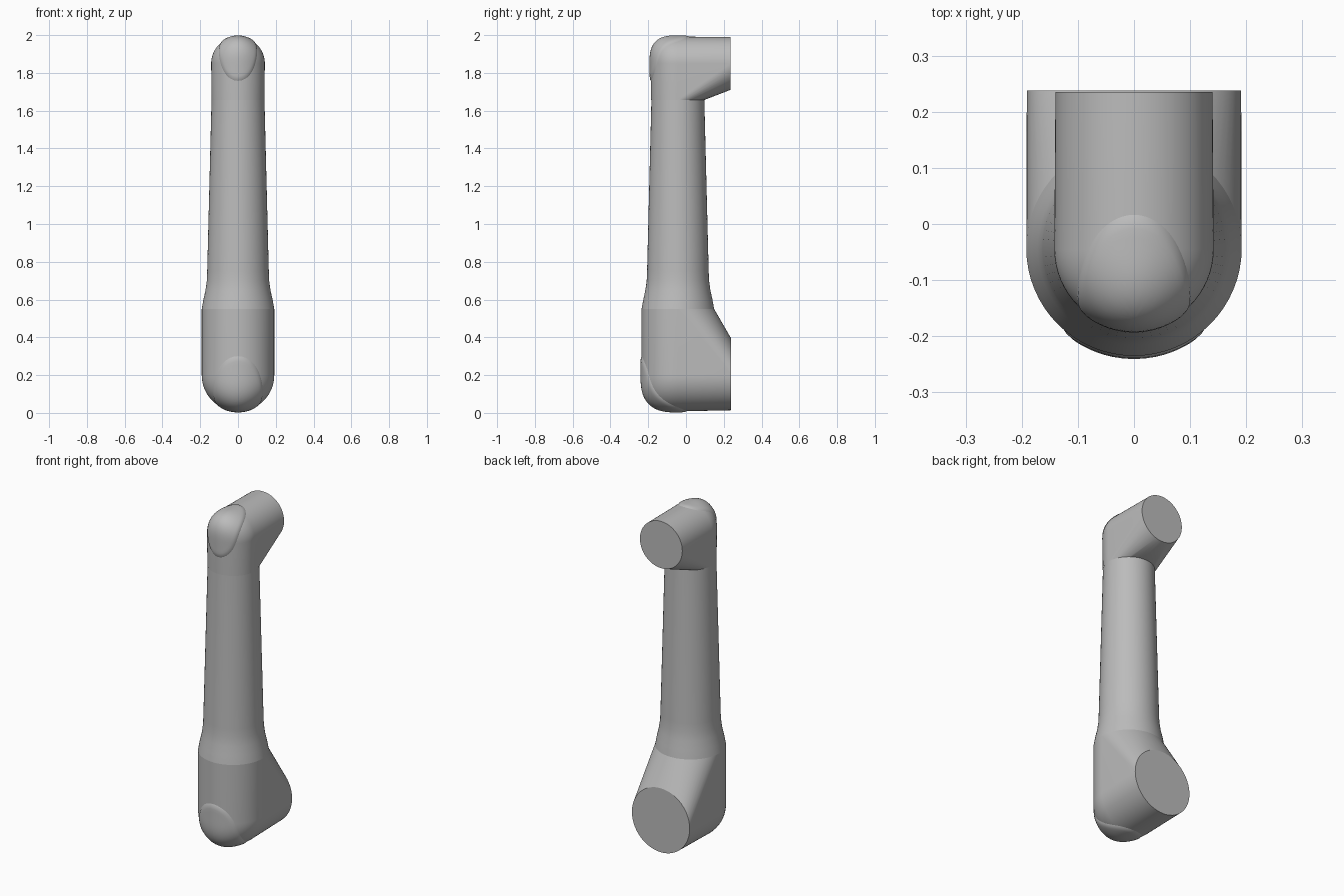
import bpy, bmesh
from math import sin, cos, pi, sqrt, radians
from mathutils import Vector
from mathutils.bvhtree import BVHTree

cube = bpy.data.objects.get("Cube")
if cube:
    bpy.data.objects.remove(cube)

grey = bpy.data.materials.new("satin grey")
grey.use_nodes = True
COLOUR = (0.5, 0.5, 0.5, 1)
grey.diffuse_color = COLOUR
grey.node_tree.nodes["Principled BSDF"].inputs["Base Color"].default_value = COLOUR

SEG = 64


def finish(bm, name, angle=28):
    bmesh.ops.recalc_face_normals(bm, faces=bm.faces)
    mesh = bpy.data.meshes.new(name)
    bm.to_mesh(mesh)
    bm.free()
    mesh.materials.append(grey)
    obj = bpy.data.objects.new(name, mesh)
    bpy.context.collection.objects.link(obj)
    bpy.ops.object.select_all(action='DESELECT')
    obj.select_set(True)
    bpy.context.view_layer.objects.active = obj
    bpy.ops.object.shade_smooth_by_angle(angle=radians(angle))
    return obj


def circle(r):
    return [(r * cos(2 * pi * i / SEG), r * sin(2 * pi * i / SEG)) for i in range(SEG)]


def joint(name, r, cy, cz, up, back, back_r, back_z, neck_z, neck_r):
    """Convex elbow: neck ring, round back face and rounded front corner."""
    pts = [(x, cy + y, neck_z) for x, y in circle(neck_r)]
    pts += [(x, back, back_z + z) for x, z in circle(back_r)]
    n = 2.7
    for i in range(25):
        u = sin(pi / 2 * i / 24)
        w = r * sqrt(max(0, 1 - u * u))
        d = r * max(0, 1 - u ** n) ** (1 / n)
        for j in range(33):
            a = pi * j / 32
            pts.append((w * cos(a), cy - d * sin(a), cz + up * r * u))
    bm = bmesh.new()
    for p in pts:
        bm.verts.new(p)
    bmesh.ops.remove_doubles(bm, verts=bm.verts, dist=0.0005)
    res = bmesh.ops.convex_hull(bm, input=bm.verts)
    loose = {g for g in res["geom_interior"] + res["geom_unused"]
             if isinstance(g, bmesh.types.BMVert)}
    bmesh.ops.delete(bm, geom=list(loose), context='VERTS')
    bmesh.ops.dissolve_limit(bm, angle_limit=0.002, verts=bm.verts, edges=bm.edges)
    return finish(bm, name)


def cover(name, body, up, centre, half_x, half_s, thick):
    """Thin oval cover laid over the front corner of a joint."""
    tree = BVHTree.FromPolygons([v.co for v in body.data.vertices],
                                [p.vertices[:] for p in body.data.polygons])
    out = Vector((0, -1, up)).normalized()
    along = Vector((0, 1, up)).normalized()
    bm = bmesh.new()
    rows = 14

    def drop(f, a, lift):
        p = Vector(centre) + Vector((half_x * f * cos(a), 0, 0)) + along * (half_s * f * sin(a))
        hit = tree.ray_cast(p + out, -out)[0]
        return bm.verts.new(hit + out * lift)

    mid = drop(0, 0, thick)
    rings = []
    for k in range(1, rows + 2):
        f = min(k / rows, 1) if k <= rows else 1.02
        lift = thick if k < rows else thick * 0.7 if k == rows else -0.003
        rings.append([drop(f, 2 * pi * i / SEG, lift) for i in range(SEG)])
    for i in range(SEG):
        j = (i + 1) % SEG
        bm.faces.new((mid, rings[0][i], rings[0][j]))
        for a, b in zip(rings, rings[1:]):
            bm.faces.new((a[i], b[i], b[j], a[j]))
    obj = finish(bm, name, 40)
    # Outward direction check for the open shell
    if sum((p.normal.dot(out) for p in obj.data.polygons)) < 0:
        obj.data.flip_normals()
    return obj


# Tapered tube between the joints
rings = []
bm = bmesh.new()
for z, r in [(0.55, 0.192), (0.6, 0.183), (0.65, 0.172), (0.7, 0.165), (0.75, 0.163), (1.66, 0.14)]:
    rings.append([bm.verts.new((x, y - 0.043, z)) for x, y in circle(r)])
for a, b in zip(rings, rings[1:]):
    for i in range(SEG):
        j = (i + 1) % SEG
        bm.faces.new((a[i], a[j], b[j], b[i]))
finish(bm, "arm_tube")

# Joint housings
lower = joint("lower_joint", 0.192, -0.043, 0.2, -1, 0.238, 0.191, 0.205, 0.55, 0.192)
upper = joint("upper_joint", 0.142, -0.045, 1.85, 1, 0.235, 0.14, 1.85, 1.656, 0.14)

# Oval corner covers
cover("lower_cover", lower, -1, (0, -0.12, 0.15), 0.13, 0.185, 0.008)
cover("upper_cover", upper, 1, (0, -0.09, 1.88), 0.1, 0.152, 0.009)
